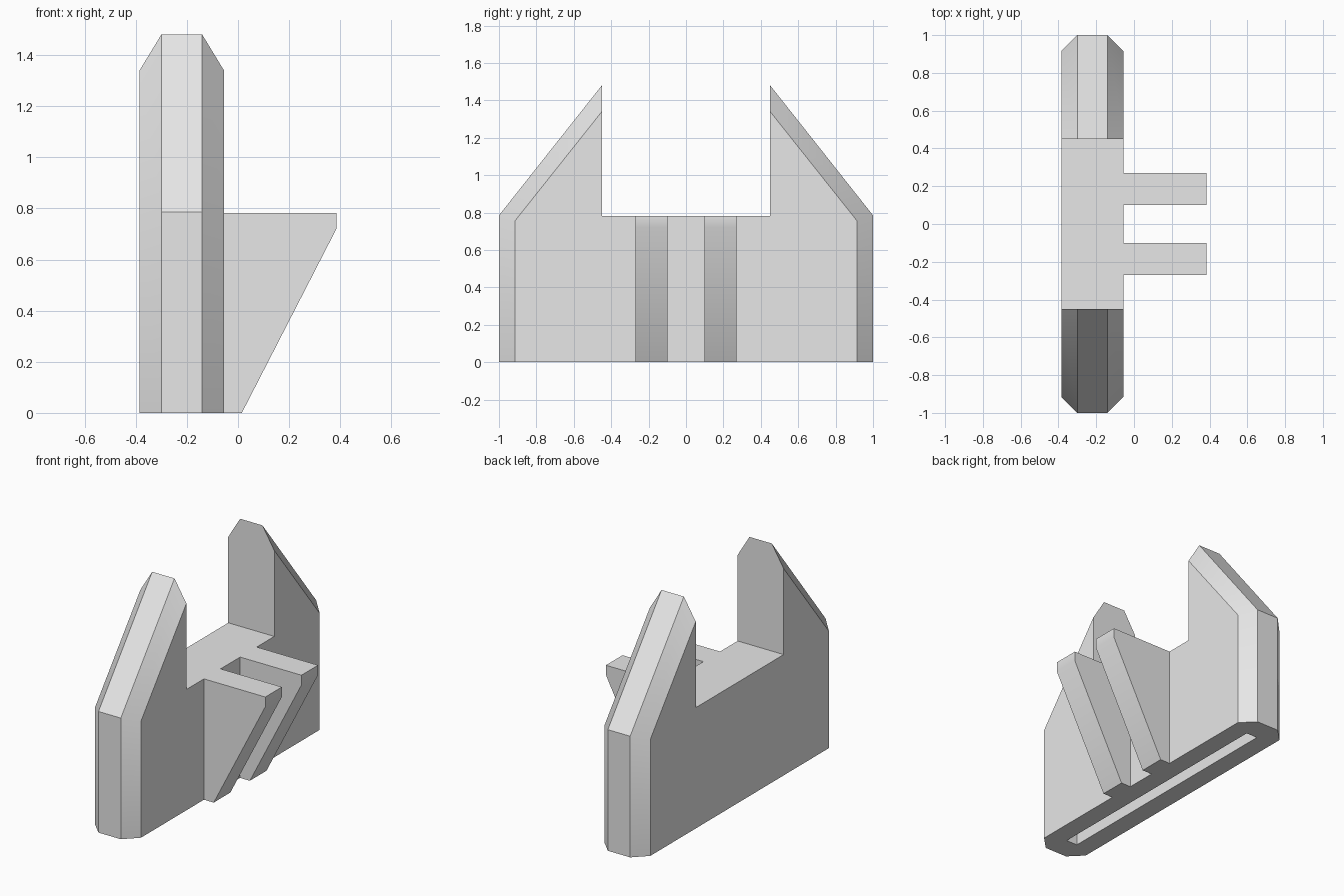
import bpy, bmesh

cube = bpy.data.objects.get("Cube")
if cube:
    bpy.data.objects.remove(cube, do_unlink=True)

grey = bpy.data.materials.new("light grey")
grey.use_nodes = True
colour = (0.8, 0.8, 0.8, 1)
grey.diffuse_color = colour
grey.node_tree.nodes["Principled BSDF"].inputs["Base Color"].default_value = colour


def loft(name, sections):
    """Solid through matching (y, z) or (x, z) outlines given as 3D loops."""
    bm = bmesh.new()
    loops = [[bm.verts.new(p) for p in s] for s in sections]
    for a, b in zip(loops, loops[1:]):
        n = len(a)
        for i in range(n):
            j = (i + 1) % n
            bm.faces.new((a[i], a[j], b[j], b[i]))
    bm.faces.new(loops[0])
    bm.faces.new(loops[-1])
    bmesh.ops.recalc_face_normals(bm, faces=bm.faces)
    mesh = bpy.data.meshes.new(name)
    bm.to_mesh(mesh)
    bm.free()
    mesh.materials.append(grey)
    obj = bpy.data.objects.new(name, mesh)
    bpy.context.collection.objects.link(obj)
    return obj


def select(obj):
    bpy.ops.object.select_all(action="DESELECT")
    obj.select_set(True)
    bpy.context.view_layer.objects.active = obj


SEAT = 0.783


def wall_outline(x, end, shoulder, peak):
    half = [(end, 0), (end, shoulder), (0.45, peak), (0.45, SEAT)]
    full = half + [(-y, z) for y, z in reversed(half)]
    return [(x, y, z) for y, z in full]


# Wall with two pointed horns; the side outlines are smaller, giving the chamfer
side = (0.915, 0.755, 1.34)
middle = (1.0, 0.785, 1.48)
wall = loft("notched_wall", [
    wall_outline(-0.385, *side), wall_outline(-0.30, *middle),
    wall_outline(-0.14, *middle), wall_outline(-0.055, *side)])

# Long slot in the underside
slot = loft("slot_cutter", [
    [(x, y, z) for y, z in ((-0.85, -0.1), (0.85, -0.1), (0.85, 0.3), (-0.85, 0.3))]
    for x in (-0.26, -0.18)])
slot.hide_render = True
cut = wall.modifiers.new("slot", "BOOLEAN")
cut.operation = "DIFFERENCE"
cut.solver = "EXACT"
cut.object = slot
select(wall)
bpy.ops.object.modifier_apply(modifier=cut.name)
bpy.data.objects.remove(slot, do_unlink=True)

# Pair of tapered brackets
profile = [(-0.055, 0), (0.015, 0), (0.385, 0.72), (0.385, SEAT), (-0.055, SEAT)]
parts = [wall]
for name, sign in (("front_bracket", -1), ("back_bracket", 1)):
    parts.append(loft(name, [[(x, sign * y, z) for x, z in profile]
                             for y in (0.10, 0.27)]))

for part in parts:
    select(part)
    bpy.ops.object.shade_smooth_by_angle()
